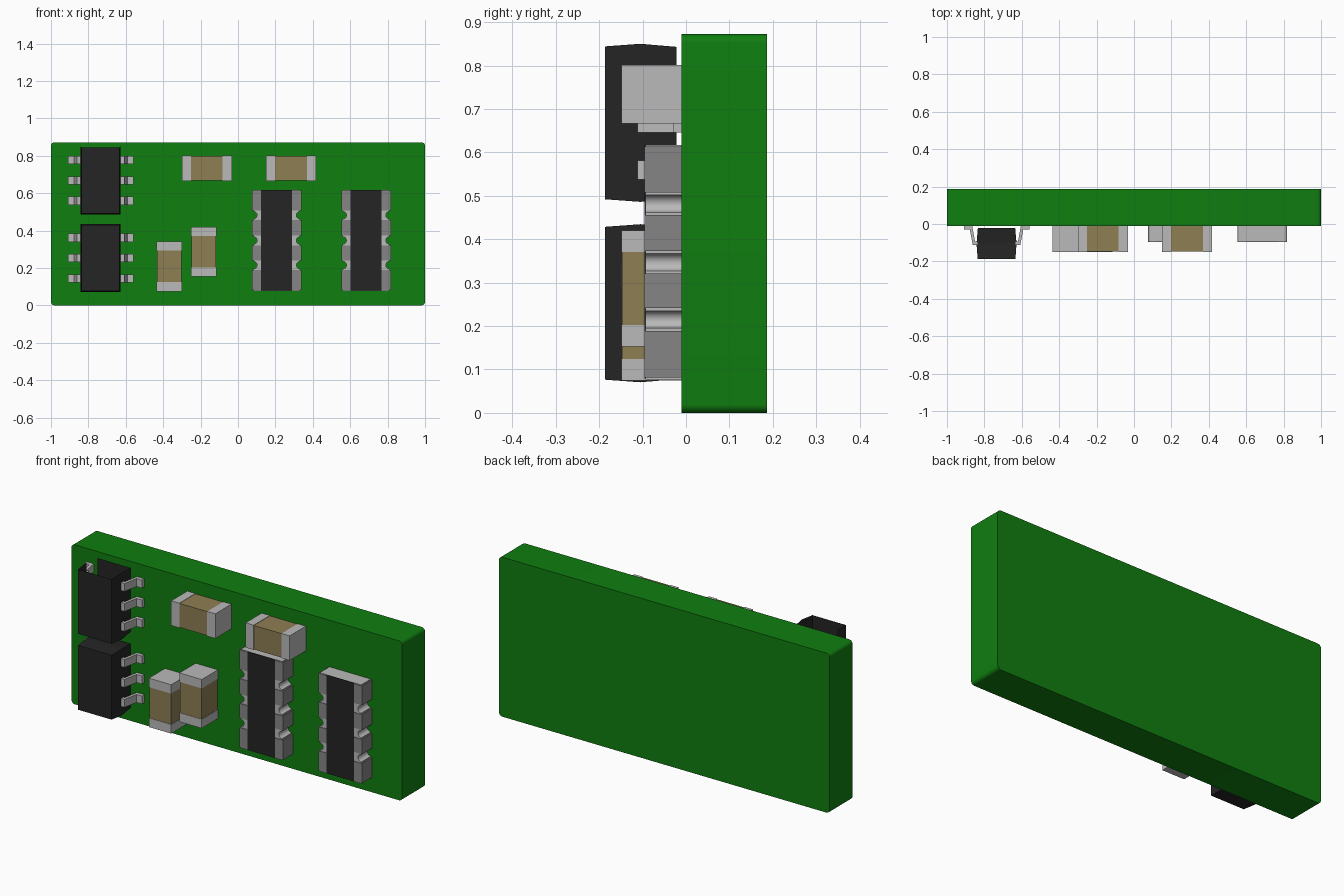
import bpy, bmesh, math

cube = bpy.data.objects.get("Cube")
if cube:
    bpy.data.objects.remove(cube, do_unlink=True)


def material(name, r, g, b):
    m = bpy.data.materials.new(name)
    m.use_nodes = True
    m.diffuse_color = (r, g, b, 1)
    m.node_tree.nodes["Principled BSDF"].inputs["Base Color"].default_value = (r, g, b, 1)
    return m


GREEN = material("board green", 0.005, 0.21, 0.005)
METAL = material("light metal", 0.49, 0.49, 0.49)
PAD = material("pad grey", 0.235, 0.235, 0.235)
BROWN = material("ceramic brown", 0.27, 0.21, 0.088)
BLACK = material("package black", 0.018, 0.018, 0.018)

FACE = -0.01  # front surface of the board


def finish(name, bm, mat, smooth=False):
    me = bpy.data.meshes.new(name)
    bm.to_mesh(me)
    bm.free()
    ob = bpy.data.objects.new(name, me)
    bpy.context.collection.objects.link(ob)
    me.materials.append(mat)
    if smooth:
        bpy.ops.object.select_all(action="DESELECT")
        ob.select_set(True)
        bpy.context.view_layer.objects.active = ob
        bpy.ops.object.shade_smooth_by_angle(angle=math.radians(35))
    return ob


def loft(rings):
    """Closed solid through rings of equal point count."""
    bm = bmesh.new()
    loops = [[bm.verts.new(p) for p in ring] for ring in rings]
    n = len(loops[0])
    for a, b in zip(loops, loops[1:]):
        for i in range(n):
            j = (i + 1) % n
            bm.faces.new((a[i], a[j], b[j], b[i]))
    bm.faces.new(loops[0])
    bm.faces.new(loops[-1])
    bmesh.ops.recalc_face_normals(bm, faces=bm.faces)
    return bm


def plate(name, outline, y0, y1, mat, smooth=False):
    """Outline in x and z, extruded along y."""
    return finish(name, loft([[(x, y, z) for x, z in outline] for y in (y0, y1)]), mat, smooth)


def box(name, x0, x1, y0, y1, z0, z1, mat):
    return plate(name, [(x0, z0), (x1, z0), (x1, z1), (x0, z1)], y0, y1, mat)


def arc(cx, cz, r, start, end, steps=8):
    angles = [math.radians(start + (end - start) * i / steps) for i in range(steps + 1)]
    return [(cx + r * math.cos(a), cz + r * math.sin(a)) for a in angles]


# Circuit board with rounded corners
R, H = 0.02, 0.872
outline = (arc(1 - R, R, R, -90, 0) + arc(1 - R, H - R, R, 0, 90)
           + arc(R - 1, H - R, R, 90, 180) + arc(R - 1, R, R, 180, 270))
plate("circuit_board", outline, FACE, 0.187, GREEN, True)


# Six-legged chips
def chip(name, cx, cz, open_top=False):
    def ring(y, hx, hz):
        return [(cx + sx * hx, y, cz + sz * hz)
                for sx, sz in ((-1, -1), (1, -1), (1, 1), (-1, 1))]

    bm = loft([ring(-0.187, 0.101, 0.176), ring(-0.105, 0.107, 0.182), ring(-0.022, 0.1, 0.175)])
    if open_top:
        # The shell is open on top and at the rear of its right side
        gone = [f for f in bm.faces if f.normal.z > 0.8
                or (f.normal.x < -0.8 and f.calc_center_median().y > -0.1)]
        bmesh.ops.delete(bm, geom=gone, context="FACES")
    finish(name + "_body", bm, BLACK)

    # Gull-wing leg: profile in x and y, extruded along z
    profile = [(0.1, -0.112), (0.127, -0.112), (0.143, -0.03), (0.175, -0.03),
               (0.175, FACE), (0.13, FACE), (0.115, -0.093), (0.1, -0.093)]
    for side, label in ((-1, "right"), (1, "left")):
        for i in (-1, 0, 1):
            z = cz + 0.109 * i
            rings = [[(cx + side * x, y, z + h) for x, y in profile] for h in (-0.022, 0.022)]
            finish(f"{name}_{label}_leg_{i + 2}", loft(rings), METAL)


chip("upper_chip", -0.735, 0.668, True)
chip("lower_chip", -0.735, 0.2525)


# Ceramic capacitors: brown core between two metal end caps
def capacitor(name, x0, z0, upright):
    length, width, cap, front, inset = 0.267, 0.135, 0.049, -0.149, 0.002

    def part(label, a, b, gap, mat):
        along, across = (a, b), (gap, width - gap)
        xs, zs = (across, along) if upright else (along, across)
        box(f"{name}_{label}", x0 + xs[0], x0 + xs[1], front + gap, FACE,
            z0 + zs[0], z0 + zs[1], mat)

    part("core", cap, length - cap, inset, BROWN)
    part("end_cap_1", 0, cap, 0, METAL)
    part("end_cap_2", length - cap, length, 0, METAL)


capacitor("top_middle_capacitor", -0.3, 0.666, False)
capacitor("top_left_capacitor", 0.15, 0.666, False)
capacitor("low_right_capacitor", -0.435, 0.075, True)
capacitor("low_middle_capacitor", -0.25, 0.153, True)


# Resistor arrays: notched ceramic base, black top and four pads per side
def resistor_array(name, cx):
    z0, z1, front, half = 0.077, 0.617, -0.093, 0.125
    notches = [0.215, 0.347, 0.482]
    side = [(half, z0)]
    for z in notches:
        side += arc(half, z, 0.02, -90, -270)
    side.append((half, z1))
    outline = [(cx + x, z) for x, z in side] + [(cx - x, z) for x, z in reversed(side)]
    plate(name + "_base", outline, front, FACE, METAL, True)
    box(name + "_top", cx - 0.083, cx + 0.083, front - 0.003, front, z0 + 0.002, z1, BLACK)

    edges = [z0 + 0.004] + [z + s * 0.026 for z in notches for s in (-1, 1)] + [z1 - 0.004]
    for s, label in ((-1, "right"), (1, "left")):
        for i in range(4):
            xa, xb = sorted((cx + s * 0.083, cx + s * 0.132))
            box(f"{name}_{label}_pad_{i + 1}", xa, xb, front - 0.003, FACE,
                edges[2 * i], edges[2 * i + 1], PAD)


resistor_array("inner_resistor_array", 0.207)
resistor_array("outer_resistor_array", 0.685)
